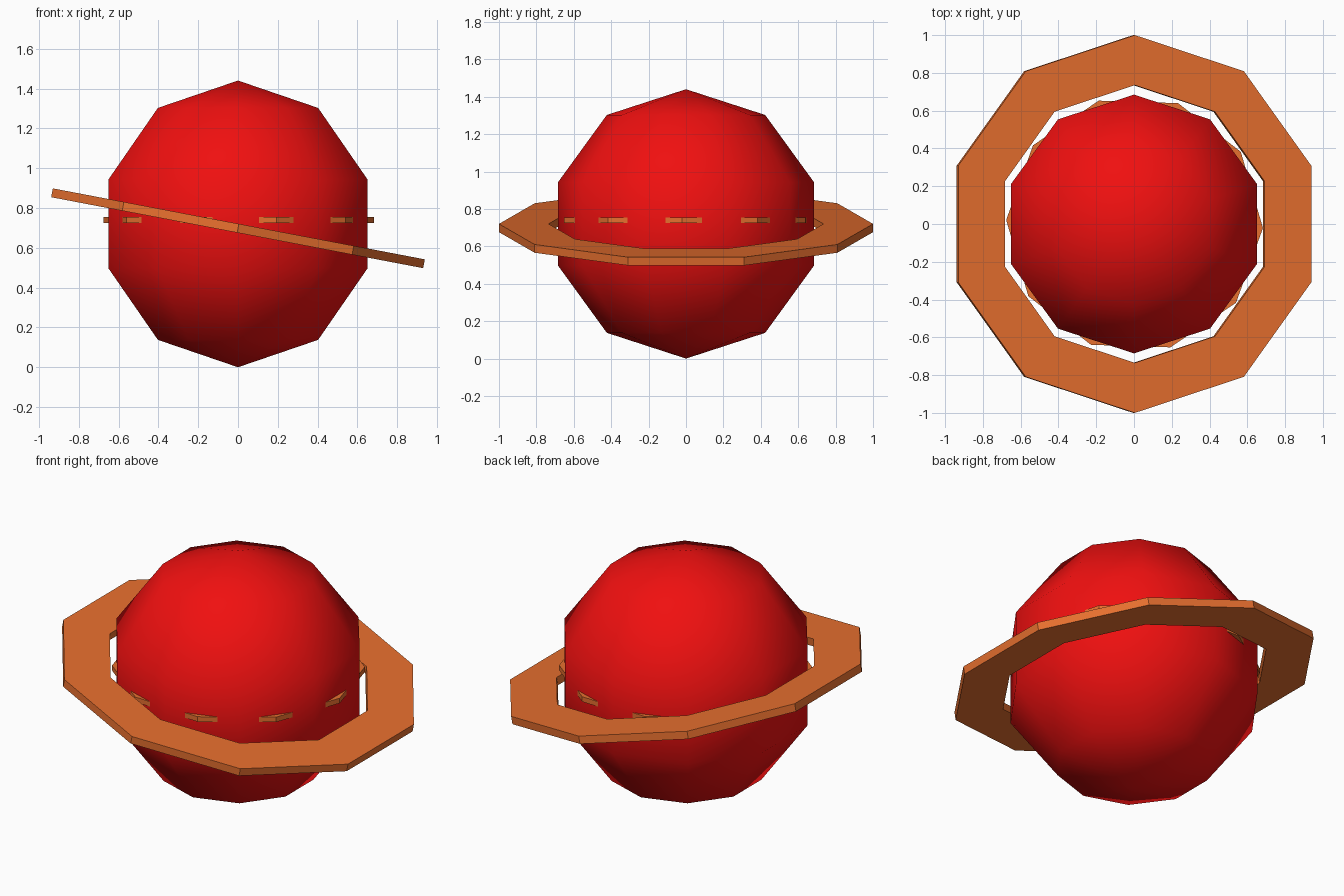
import bpy, bmesh
from math import sin, cos, pi, radians

if "Cube" in bpy.data.objects:
    bpy.data.objects.remove(bpy.data.objects["Cube"])

SIDES = 10


def material(name, rgb):
    m = bpy.data.materials.new(name)
    m.diffuse_color = (*rgb, 1)
    m.use_nodes = True
    m.node_tree.nodes["Principled BSDF"].inputs["Base Color"].default_value = m.diffuse_color
    return m


def add_object(name, bm, mat, smooth=False):
    bmesh.ops.recalc_face_normals(bm, faces=bm.faces)
    for f in bm.faces:
        f.smooth = smooth
    me = bpy.data.meshes.new(name)
    bm.to_mesh(me)
    bm.free()
    me.materials.append(mat)
    ob = bpy.data.objects.new(name, me)
    bpy.context.collection.objects.link(ob)
    return ob


def flat_ring(name, outer, inner, thick, mat):
    """Ten-sided washer with a corner on the y axis."""
    bm = bmesh.new()
    h = thick / 2
    section = [(outer, -h), (outer, h), (inner, h), (inner, -h)]
    loops = []
    for i in range(SIDES):
        a = pi / 2 + 2 * pi * i / SIDES
        loops.append([bm.verts.new((r * cos(a), r * sin(a), z)) for r, z in section])
    for i in range(SIDES):
        p, q = loops[i], loops[(i + 1) % SIDES]
        for k in range(4):
            n = (k + 1) % 4
            bm.faces.new((p[k], q[k], q[n], p[n]))
    return add_object(name, bm, mat)


red = material("red", (0.87, 0.005, 0.005))
orange = material("orange", (0.8, 0.16, 0.028))

# Planet body: five bands, ten segments, corners on the y axis
bm = bmesh.new()
bmesh.ops.create_uvsphere(bm, u_segments=SIDES, v_segments=5, radius=0.72)
planet = add_object("planet", bm, red, smooth=True)
planet.location.z = 0.72

# Wide tilted ring
outer_ring = flat_ring("outer_ring", 1.0, 0.735, 0.045, orange)
outer_ring.location.z = 0.698
outer_ring.rotation_euler.y = radians(10.8)

# Small level ring whose corners poke out of the planet
inner_ring = flat_ring("inner_ring", 0.68, 0.50, 0.03, orange)
inner_ring.location = (0.003, 0, 0.74)
inner_ring.rotation_euler.z = radians(16.2)
